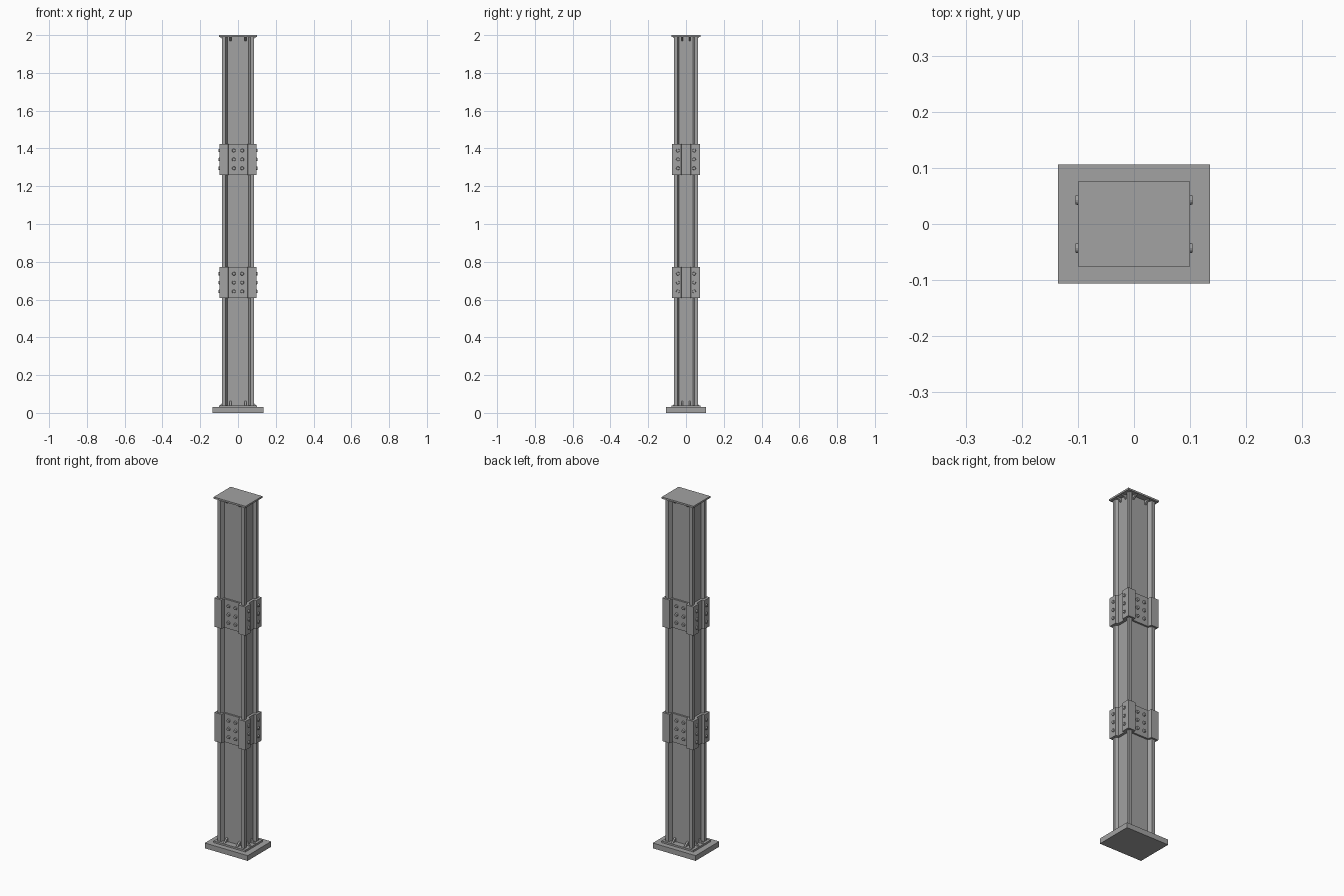
import bpy, bmesh, math
from mathutils import Matrix, Vector

cube = bpy.data.objects.get("Cube")
if cube:
    bpy.data.objects.remove(cube, do_unlink=True)

steel = bpy.data.materials.new("steel_grey")
steel.use_nodes = True
GREY = (0.36, 0.36, 0.36, 1)
steel.diffuse_color = GREY
steel.node_tree.nodes["Principled BSDF"].inputs["Base Color"].default_value = GREY


def finish(bm, name):
    bmesh.ops.recalc_face_normals(bm, faces=bm.faces)
    mesh = bpy.data.meshes.new(name)
    bm.to_mesh(mesh)
    bm.free()
    mesh.materials.append(steel)
    ob = bpy.data.objects.new(name, mesh)
    bpy.context.collection.objects.link(ob)
    return ob


def extrude(bm, points, offset):
    """Add a prism made by sweeping a polygon along an offset."""
    face = bm.faces.new([bm.verts.new(p) for p in points])
    moved = bmesh.ops.extrude_face_region(bm, geom=[face], use_keep_orig=True)
    verts = [v for v in moved["geom"] if isinstance(v, bmesh.types.BMVert)]
    bmesh.ops.translate(bm, verts=verts, vec=offset)


def prism(name, outline, z0, z1):
    bm = bmesh.new()
    extrude(bm, [(x, y, z0) for x, y in outline], (0, 0, z1 - z0))
    return finish(bm, name)


def full_outline(quarter):
    """Mirror a quarter section into a closed four-sided section."""
    half = quarter + [(-x, y) for x, y in reversed(quarter)]
    return half + [(-x, -y) for x, y in half]


def plate(name, x, y, z0, z1):
    return prism(name, full_outline([(x, y)]), z0, z1)


# End plates
plate("base_plate", 0.135, 0.106, 0, 0.03)
plate("foot_plate", 0.1, 0.076, 0.03, 0.04)
plate("cap_plate", 0.1, 0.076, 1.99, 2.0)

# Column with raised corners and recessed panels
column = [(0.07, 0.036), (0.085, 0.046), (0.085, 0.0635),
          (0.066, 0.0635), (0.055, 0.042)]
prism("column", full_outline(column), 0.04, 1.99)

# Splice sleeves that follow the column section
sleeve = [(0.084, 0.023), (0.098, 0.027), (0.098, 0.073),
          (0.053, 0.073), (0.049, 0.052)]


def bolt(bm, pos, normal):
    turn = Vector(normal).to_track_quat("Z", "Y").to_matrix().to_4x4()
    bmesh.ops.create_cone(bm, cap_ends=True, segments=12, radius1=0.0105,
                          radius2=0.008, depth=0.012,
                          matrix=Matrix.Translation(pos) @ turn)


for label, mid in (("lower", 0.69), ("upper", 1.342)):
    prism(label + "_sleeve", full_outline(sleeve), mid - 0.082, mid + 0.082)
    bm = bmesh.new()
    for dz in (-0.047, 0, 0.047):
        for side in (-1, 1):
            for across in (-1, 1):
                bolt(bm, (0.0985 * side, 0.043 * across, mid + dz), (side, 0, 0))
                bolt(bm, (0.022 * across, 0.054 * side, mid + dz), (0, side, 0))
    finish(bm, label + "_sleeve_bolts")

# Small triangular gussets between the column and the end plates
for label, z, up in (("foot", 0.04, 1), ("cap", 1.99, -1)):
    bm = bmesh.new()
    tip = z + 0.022 * up
    for side in (-1, 1):
        for across in (-1, 1):
            y = 0.02 * across - 0.004
            extrude(bm, [(0.07 * side, y, z), (0.096 * side, y, z),
                         (0.07 * side, y, tip)], (0, 0.008, 0))
            x = 0.04 * across - 0.005
            extrude(bm, [(x, 0.042 * side, z), (x, 0.07 * side, z),
                         (x, 0.042 * side, tip)], (0.01, 0, 0))
    finish(bm, label + "_gussets")
